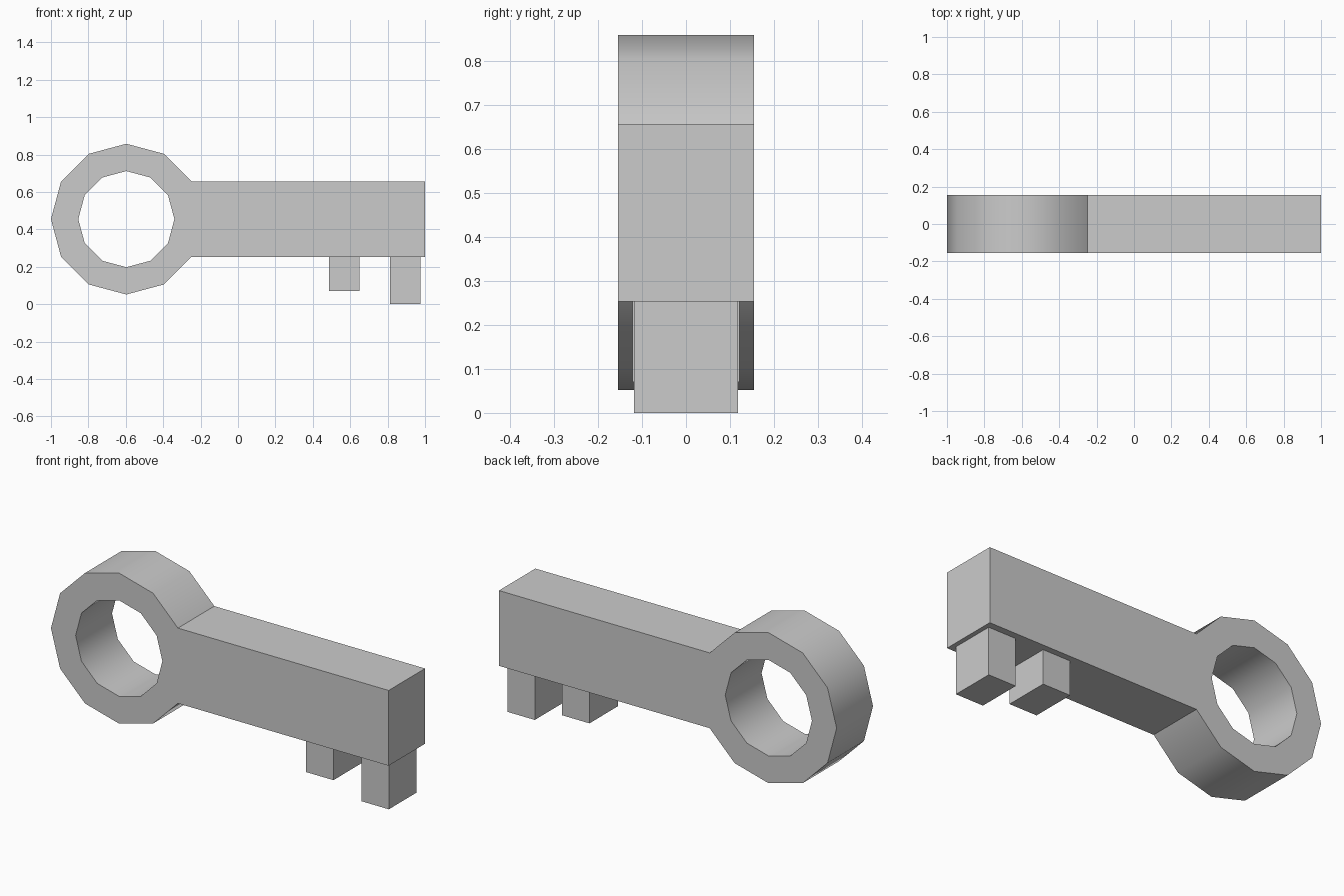
import bpy, bmesh
from math import sin, cos, pi, radians

if "Cube" in bpy.data.objects:
    bpy.data.objects.remove(bpy.data.objects["Cube"])

DEPTH = 0.154          # half thickness of the body
CX, CZ = -0.597, 0.455  # ring centre
SIDES = 12


def make_object(name, bm):
    bmesh.ops.recalc_face_normals(bm, faces=bm.faces)
    for f in bm.faces:
        f.smooth = True
    mesh = bpy.data.meshes.new(name)
    bm.to_mesh(mesh)
    bm.free()
    mesh.set_sharp_from_angle(angle=radians(35))
    obj = bpy.data.objects.new(name, mesh)
    bpy.context.collection.objects.link(obj)
    return obj


def ring_points(bm, radius):
    angles = [2 * pi * i / SIDES for i in range(SIDES)]
    return [bm.verts.new((CX + radius * cos(a), -DEPTH, CZ + radius * sin(a))) for a in angles]


# Ring handle and shaft: one flat profile, extruded in y
bm = bmesh.new()
outer = ring_points(bm, 0.403)
inner = ring_points(bm, 0.257)
for i in range(SIDES):
    j = (i + 1) % SIDES
    bm.faces.new((outer[i], outer[j], inner[j], inner[i]))
tip_low = bm.verts.new((1, -DEPTH, outer[-1].co.z))
tip_high = bm.verts.new((1, -DEPTH, outer[1].co.z))
bm.faces.new((outer[-1], tip_low, tip_high, outer[1], outer[0]))
extruded = bmesh.ops.extrude_face_region(bm, geom=bm.faces[:], use_keep_orig=True)
for v in extruded["geom"]:
    if isinstance(v, bmesh.types.BMVert):
        v.co.y = DEPTH
make_object("ring_and_shaft", bm)


# Teeth under the shaft
def tooth(name, x0, x1, z0, half_width):
    z1 = CZ - 0.403 * sin(pi / 6)
    bm = bmesh.new()
    bmesh.ops.create_cube(bm, size=1)
    for v in bm.verts:
        v.co.x = x1 if v.co.x > 0 else x0
        v.co.y = half_width if v.co.y > 0 else -half_width
        v.co.z = z1 if v.co.z > 0 else z0
    make_object(name, bm)


tooth("inner_tooth", 0.487, 0.65, 0.07, 0.121)
tooth("end_tooth", 0.813, 0.976, 0.0, 0.118)
